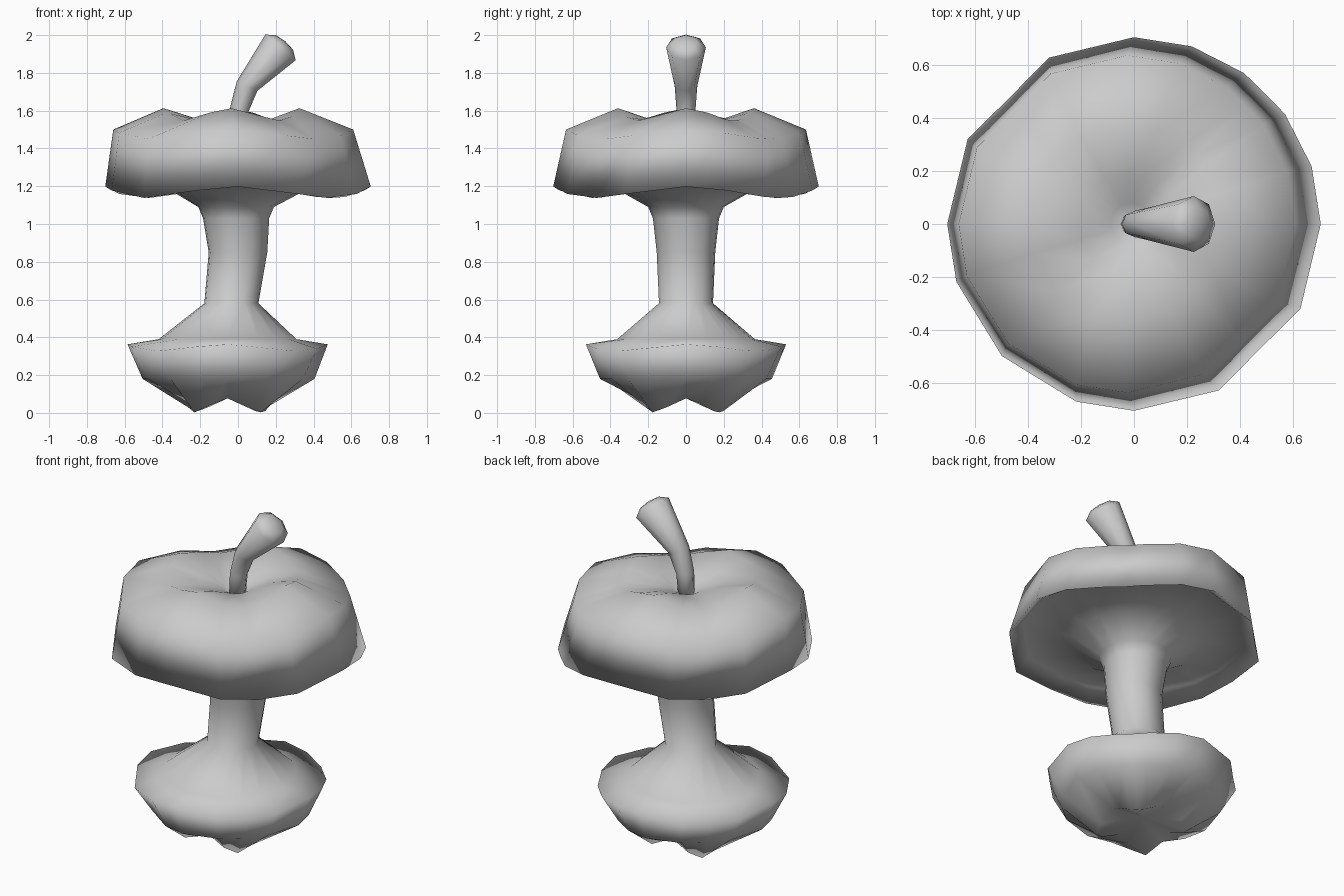
import bpy, bmesh, math
from mathutils import Vector, Matrix

if "Cube" in bpy.data.objects:
    bpy.data.objects.remove(bpy.data.objects["Cube"])


def make_object(name, bm, angle):
    bmesh.ops.recalc_face_normals(bm, faces=bm.faces)
    mesh = bpy.data.meshes.new(name)
    bm.to_mesh(mesh)
    bm.free()
    obj = bpy.data.objects.new(name, mesh)
    bpy.context.collection.objects.link(obj)
    bpy.ops.object.select_all(action='DESELECT')
    obj.select_set(True)
    bpy.context.view_layer.objects.active = obj
    bpy.ops.object.shade_smooth_by_angle(angle=math.radians(angle))
    return obj


def skin(bm, rings, start, end):
    """Join rings of points with quads and close both ends on a point."""
    loops = [[bm.verts.new(p) for p in ring] for ring in rings]
    n = len(loops[0])
    for a, b in zip(loops, loops[1:]):
        for i in range(n):
            j = (i + 1) % n
            bm.faces.new((a[i], a[j], b[j], b[i]))
    for loop, tip in ((loops[0], start), (loops[-1], end)):
        v = bm.verts.new(tip)
        for i in range(n):
            bm.faces.new((loop[i], loop[(i + 1) % n], v))


# Apple core: uneven segments, four lobes at the top and four feet below
ANGLES = [0, 18, 36, 45, 54, 72, 90, 117, 135, 153, 180, 198,
          225, 252, 270, 297, 315, 333]
FLAT = {45: 0.99, 135: 0.95, 315: 0.95}   # mid-chord points on wide sides

# centre x, radius, radius lobe, z, z lobe (lobes follow cos 4a)
PROFILE = [
    (-0.055, 0.225, -0.025, 0.04, 0.037),
    (-0.05, 0.445, 0.01, 0.18, 0.00),
    (-0.055, 0.53, 0.00, 0.345, 0.018),
    (-0.055, 0.365, 0.00, 0.39, 0.00),
    (-0.035, 0.143, 0.00, 0.58, 0.00),
    (0.00, 0.155, 0.00, 0.85, 0.00),
    (-0.01, 0.175, 0.00, 1.03, 0.00),
    (-0.01, 0.20, 0.00, 1.09, 0.00),
    (0.00, 0.36, 0.00, 1.18, 0.00),
    (0.00, 0.625, 0.00, 1.235, 0.01),
    (0.00, 0.703, 0.00, 1.168, 0.03),
    (-0.025, 0.635, 0.00, 1.475, 0.025),
    (-0.035, 0.36, 0.00, 1.58, 0.033),
    (-0.02, 0.19, 0.00, 1.545, 0.01),
    (-0.01, 0.08, 0.00, 1.51, 0.00),
]
rings = []
for cx, r, dr, z, dz in PROFILE:
    ring = []
    for deg in ANGLES:
        a = math.radians(deg)
        w = math.cos(4 * a)
        rad = (r + dr * w) * (FLAT.get(deg, 1) if r > 0.5 else 1)
        ring.append((cx + rad * math.cos(a), rad * math.sin(a), z + dz * w))
    rings.append(ring)
bm = bmesh.new()
skin(bm, rings, (-0.055, 0, 0.10), (0, 0, 1.46))
make_object("apple_core", bm, 180)

# Stem: bent, tapered tube that widens at its top
bm = bmesh.new()
stem = [(-0.005, 1.44, 0.045, 5), (0.005, 1.60, 0.05, 8),
        (0.048, 1.73, 0.06, 24), (0.225, 1.935, 0.105, 40),
        (0.245, 1.962, 0.06, 40)]
rings = []
for x, z, r, tilt in stem:
    rot = Matrix.Rotation(math.radians(tilt), 3, 'Y')
    rings.append([Vector((x, 0, z)) + rot @ Vector((r * math.cos(t), r * math.sin(t), 0))
                  for t in (math.tau * i / 8 for i in range(8))])
skin(bm, rings, (-0.005, 0, 1.44), (0.25, 0, 1.968))
make_object("stem", bm, 180)
